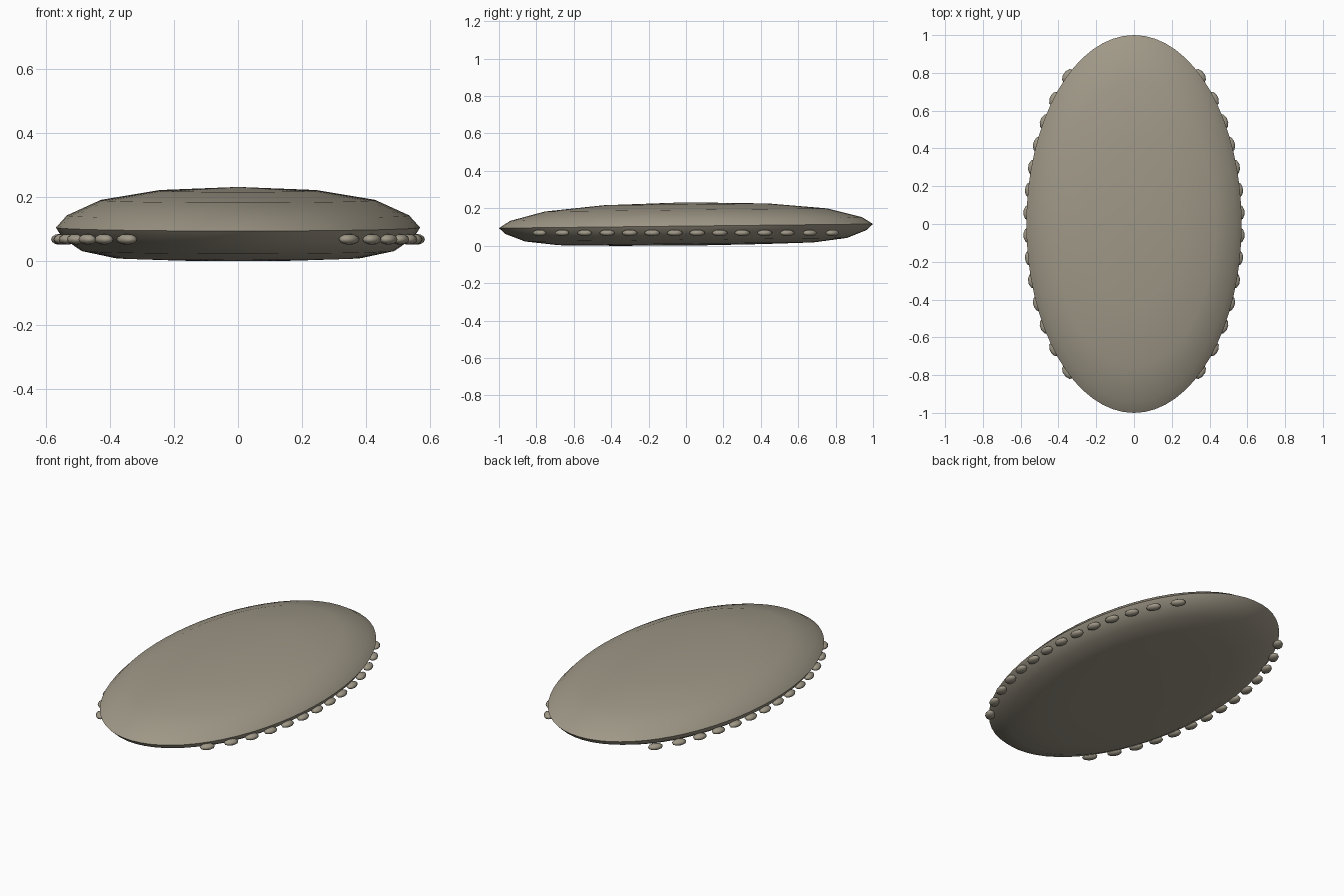
import bpy, bmesh, math

if "Cube" in bpy.data.objects:
    bpy.data.objects.remove(bpy.data.objects["Cube"])

mat = bpy.data.materials.new("warm grey")
mat.diffuse_color = (0.35, 0.315, 0.245, 1)
mat.use_nodes = True
mat.node_tree.nodes["Principled BSDF"].inputs["Base Color"].default_value = mat.diffuse_color


def finish(bm, name, angle):
    bmesh.ops.recalc_face_normals(bm, faces=bm.faces)
    me = bpy.data.meshes.new(name)
    bm.to_mesh(me)
    bm.free()
    ob = bpy.data.objects.new(name, me)
    bpy.context.collection.objects.link(ob)
    me.materials.append(mat)
    bpy.ops.object.select_all(action='DESELECT')
    ob.select_set(True)
    bpy.context.view_layer.objects.active = ob
    bpy.ops.object.shade_smooth_by_angle(angle=math.radians(angle))
    return ob


# Hull: elliptical rings along a (radius ratio, height) profile, slightly tilted
PROFILE = [(0.40, 0.004), (0.68, 0.010), (0.86, 0.032), (0.965, 0.073),
           (1.0, 0.105), (0.94, 0.143), (0.755, 0.191), (0.44, 0.221)]
SEG, HALF_W, HALF_L, TILT = 64, 0.57, 1.0, 0.011
bm = bmesh.new()
rings = []
for r, z in PROFILE:
    ring = []
    for i in range(SEG):
        a = 2 * math.pi * i / SEG
        y = HALF_L * r * math.sin(a)
        ring.append(bm.verts.new((HALF_W * r * math.cos(a), y, z + TILT * y)))
    rings.append(ring)
for lo, hi in zip(rings, rings[1:]):
    for i in range(SEG):
        j = (i + 1) % SEG
        bm.faces.new((lo[i], lo[j], hi[j], hi[i]))
# Close the bottom and the crown with centre fans
for ring, z in ((rings[0], 0.0), (rings[-1], 0.232)):
    c = bm.verts.new((0, 0, z))
    for i in range(SEG):
        bm.faces.new((ring[i], ring[(i + 1) % SEG], c))
finish(bm, "hull", 60)

# Rim beads: fourteen per side, each turned along the rim
for side, label in ((-1, "left"), (1, "right")):
    for k in range(14):
        y = -0.783 + k * 1.566 / 13
        x = 0.56 * math.sqrt(1 - y * y)
        turn = math.atan2(0.56 * y, math.sqrt(1 - y * y)) * side
        bm = bmesh.new()
        bmesh.ops.create_uvsphere(bm, u_segments=10, v_segments=6, radius=1)
        bmesh.ops.scale(bm, vec=(0.027, 0.042, 0.017), verts=bm.verts)
        bead = finish(bm, f"{label}_rim_bead_{k + 1}", 80)
        bead.location = (side * x, y, 0.068)
        bead.rotation_euler.z = turn
